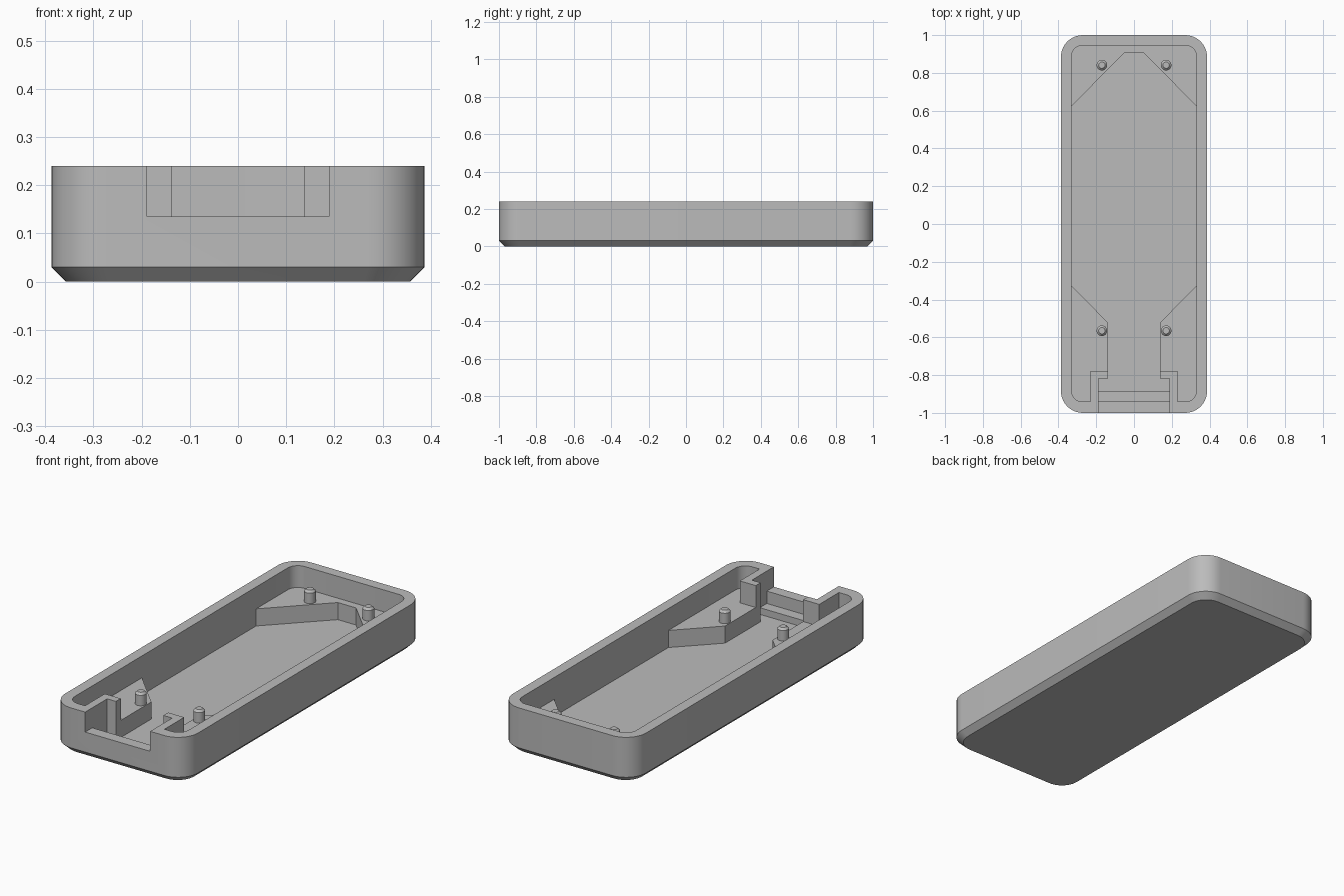
import bpy, bmesh, math

if "Cube" in bpy.data.objects:
    bpy.data.objects.remove(bpy.data.objects["Cube"])

H, FLOOR, SHELF, NOTCH, STEP = 0.24, 0.035, 0.125, 0.135, 0.07

grey = bpy.data.materials.new("grey")
grey.diffuse_color = (0.5, 0.5, 0.5, 1)
grey.use_nodes = True
grey.node_tree.nodes["Principled BSDF"].inputs["Base Color"].default_value = grey.diffuse_color


def arc(cx, cy, r, a0, n=10):
    """Quarter circle running clockwise from angle a0."""
    return [(cx + r * math.cos(math.radians(a0 - 90 * i / n)),
             cy + r * math.sin(math.radians(a0 - 90 * i / n))) for i in range(n + 1)]


def mirrored(half):
    """Close a right-hand outline, listed back to front, with its mirror image."""
    return half + [(-x, y) for x, y in reversed(half)]


def rounded(hx, hy, r):
    return mirrored(arc(hx - r, hy - r, r, 90) + arc(hx - r, r - hy, r, 0))


def loft(name, rings):
    """Solid through a stack of (outline, z) rings with equal point counts."""
    bm = bmesh.new()
    loops = [[bm.verts.new((x, y, z)) for x, y in pts] for pts, z in rings]
    for a, b in zip(loops, loops[1:]):
        for i in range(len(a)):
            j = (i + 1) % len(a)
            bm.faces.new((a[i], a[j], b[j], b[i]))
    bm.faces.new(loops[0])
    bm.faces.new(loops[-1])
    bmesh.ops.recalc_face_normals(bm, faces=bm.faces)
    me = bpy.data.meshes.new(name)
    bm.to_mesh(me)
    bm.free()
    me.materials.append(grey)
    ob = bpy.data.objects.new(name, me)
    bpy.context.collection.objects.link(ob)
    return ob


def activate(ob):
    bpy.ops.object.select_all(action='DESELECT')
    ob.select_set(True)
    bpy.context.view_layer.objects.active = ob


def cut(ob, half, z):
    """Remove a symmetric pocket from height z upward."""
    pts = mirrored(half)
    tool = loft("pocket_cutter", [(pts, z), (pts, 0.4)])
    mod = ob.modifiers.new("pocket", 'BOOLEAN')
    mod.operation, mod.solver, mod.object = 'DIFFERENCE', 'EXACT', tool
    activate(ob)
    bpy.ops.object.modifier_apply(modifier=mod.name)
    bpy.data.objects.remove(tool)


# Case body with chamfered base
tray = loft("tray", [(rounded(0.357, 0.97, 0.096), 0),
                     (rounded(0.387, 1.0, 0.116), 0.03),
                     (rounded(0.387, 1.0, 0.116), H)])

# Main cavity down to the shelves, leaving the two hooked brackets at the front
cut(tray, arc(0.273, 0.887, 0.058, 90) + arc(0.273, -0.883, 0.058, 0)
    + [(0.231, -0.941), (0.231, -0.777), (0.138, -0.777), (0.138, -0.817),
       (0.189, -0.817), (0.189, -0.941)], SHELF)

# Deep floor pocket between the shelves
cut(tray, [(0.053, 0.905), (0.331, 0.623), (0.331, -0.326), (0.138, -0.522),
           (0.138, -0.817), (0.189, -0.817), (0.189, -0.883)], FLOOR)

# Low step behind the front wall, then the opening in the wall
cut(tray, [(0.189, -0.87), (0.189, -0.941)], STEP)
cut(tray, [(0.189, -0.93), (0.189, -1.1)], NOTCH)
activate(tray)
bpy.ops.object.shade_smooth_by_angle(angle=math.radians(30))

# Locating pegs with chamfered tips
for end, y in (("front", -0.565), ("back", 0.841)):
    for side, x in (("left", -0.17), ("right", 0.17)):
        def ring(r):
            return [(x + r * math.cos(math.tau * i / 24),
                     y + r * math.sin(math.tau * i / 24)) for i in range(24)]
        peg = loft(f"{end}_{side}_peg", [(ring(0.028), SHELF - 0.005), (ring(0.028), 0.18),
                                         (ring(0.017), 0.191)])
        activate(peg)
        bpy.ops.object.shade_smooth_by_angle(angle=math.radians(30))
